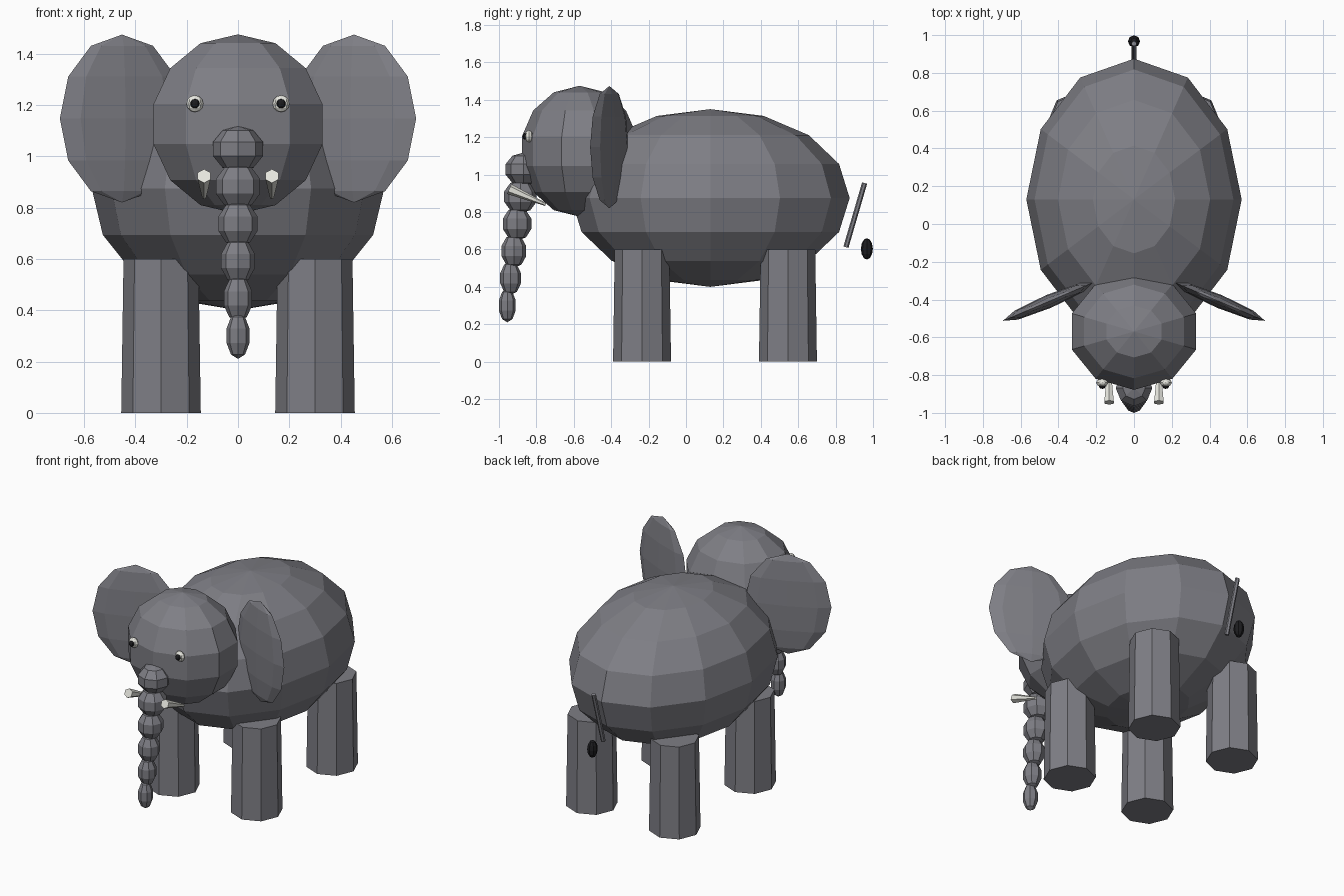
import bpy, math
from mathutils import Vector

if "Cube" in bpy.data.objects:
    bpy.data.objects.remove(bpy.data.objects["Cube"])


def material(name, rgb):
    m = bpy.data.materials.new(name)
    m.diffuse_color = (*rgb, 1)
    m.use_nodes = True
    m.node_tree.nodes["Principled BSDF"].inputs["Base Color"].default_value = m.diffuse_color
    return m


GREY = material("elephant grey", (0.21, 0.21, 0.235))
IVORY = material("ivory", (0.86, 0.86, 0.80))
BLACK = material("black", (0.012, 0.012, 0.014))


def finish(name, mat):
    ob = bpy.context.object
    ob.name = name
    ob.data.materials.append(mat)
    return ob


def ball(name, loc, radii, segs, rings, mat, turn=0):
    bpy.ops.mesh.primitive_uv_sphere_add(segments=segs, ring_count=rings, radius=1,
                                         location=loc, rotation=(0, 0, turn))
    ob = finish(name, mat)
    ob.scale = radii
    return ob


def rod(name, start, end, r1, r2, sides, mat):
    a, b = Vector(start), Vector(end)
    bpy.ops.mesh.primitive_cone_add(vertices=sides, radius1=r1, radius2=r2,
                                    depth=(b - a).length, location=(a + b) / 2)
    ob = finish(name, mat)
    ob.rotation_euler = (-math.atan2(b.y - a.y, b.z - a.z), 0, 0)
    return ob


# Body and head
ball("body", (0, 0.13, 0.875), (0.57, 0.745, 0.475), 12, 8, GREY)
ball("head", (0, -0.569, 1.125), (0.355, 0.317, 0.35), 10, 7, GREY)

# Paired parts
for s, side in ((-1, "left"), (1, "right")):
    ball(f"{side}_ear", (s * 0.452, -0.41, 1.147), (0.263, 0.036, 0.327), 8, 6, GREY,
         turn=-s * math.radians(23))
    ball(f"{side}_eye", (s * 0.168, -0.84, 1.205), (0.033, 0.022, 0.033), 8, 6, IVORY)
    ball(f"{side}_pupil", (s * 0.168, -0.86, 1.205), (0.018, 0.013, 0.018), 8, 6, BLACK)
    rod(f"{side}_tusk", (s * 0.132, -0.945, 0.923), (s * 0.132, -0.75, 0.84),
        0.029, 0.008, 6, IVORY)
    for y, end in ((-0.235, "front"), (0.545, "back")):
        rod(f"{end}_{side}_leg", (s * 0.3, y, 0), (s * 0.3, y, 0.6), 0.155, 0.146, 8, GREY)

# Trunk of shrinking beads
for i in range(6):
    r = 0.102 - 0.011 * i
    ball(f"trunk_segment_{i + 1}", (0, -0.868 - 0.0175 * i, 1.028 - 0.1455 * i),
         (r, r, 0.09), 8, 5, GREY)

# Tail and tuft
rod("tail", (0, 0.855, 0.612), (0, 0.955, 0.955), 0.014, 0.014, 6, GREY)
ball("tail_tuft", (0, 0.967, 0.603), (0.032, 0.032, 0.057), 8, 6, BLACK)
